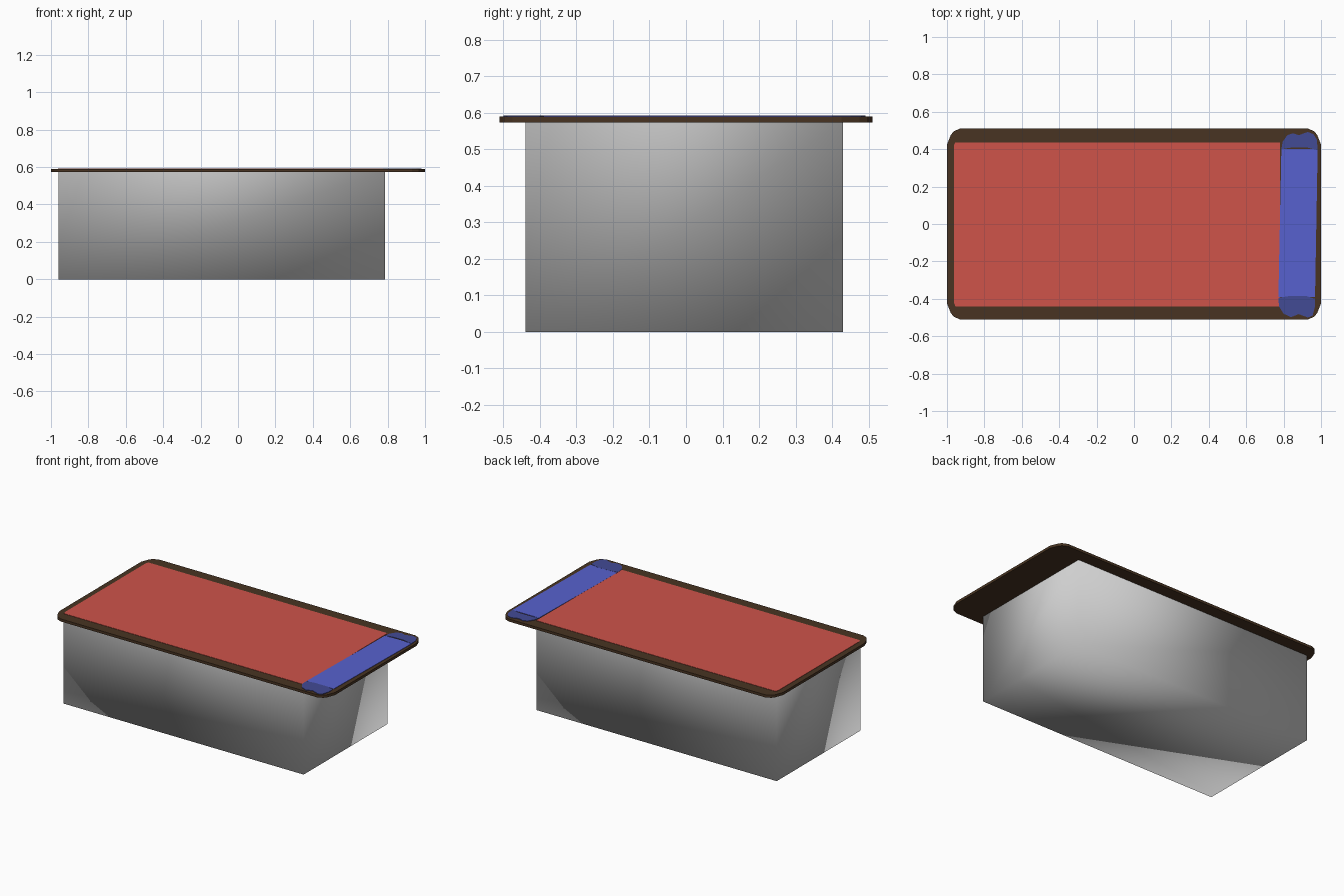
import bpy, bmesh

if "Cube" in bpy.data.objects:
    bpy.data.objects.remove(bpy.data.objects["Cube"])


def material(name, rgb):
    m = bpy.data.materials.new(name)
    m.diffuse_color = (*rgb, 1)
    m.use_nodes = True
    m.node_tree.nodes["Principled BSDF"].inputs["Base Color"].default_value = m.diffuse_color
    return m


GREY = material("light grey", (0.62, 0.62, 0.62))
BROWN = material("dark brown", (0.065, 0.034, 0.016))
RED = material("red", (0.62, 0.088, 0.068))
BLUE = material("blue", (0.095, 0.12, 0.62))
NAVY = material("dark blue", (0.055, 0.07, 0.30))


def prism(name, outline, z0, z1, mat, capped=True, smooth=False):
    """Extrude a counter-clockwise outline from z0 up to z1."""
    bm = bmesh.new()
    low = [bm.verts.new((x, y, z0)) for x, y in outline]
    high = [bm.verts.new((x, y, z1)) for x, y in outline]
    n = len(outline)
    for i in range(n):
        j = (i + 1) % n
        bm.faces.new((low[i], low[j], high[j], high[i]))
    bm.faces.new(low[::-1])
    if capped:
        bm.faces.new(high)
    for f in bm.faces:
        f.smooth = smooth
    mesh = bpy.data.meshes.new(name)
    bm.to_mesh(mesh)
    bm.free()
    mesh.materials.append(mat)
    obj = bpy.data.objects.new(name, mesh)
    bpy.context.collection.objects.link(obj)
    return obj


# Box body, softly shaded, closed above by the top board
prism("body", [(-0.96, -0.44), (0.785, -0.44), (0.785, 0.43), (-0.96, 0.43)],
      0, 0.574, GREY, capped=False, smooth=True)

# Top board with rounded corners, overhanging at the right end
corner = [(1.0, 0.425), (0.98, 0.475), (0.965, 0.495), (0.93, 0.51)]
right_half = [(x, -y) for x, y in corner[::-1]] + corner
board = right_half + [(-x, -y) for x, y in right_half]
prism("top_board", board, 0.573, 0.59, BROWN)

# Red panel
prism("red_panel", [(-0.955, -0.44), (0.78, -0.44), (0.78, 0.437),
                    (-0.955, 0.437), (-0.963, 0.42), (-0.963, -0.42)],
      0.586, 0.592, RED)

# Blue strip across the overhang
prism("blue_strip", [(0.772, -0.39), (0.968, -0.39), (0.982, 0.40), (0.788, 0.40)],
      0.586, 0.5925, BLUE)

# Dark blue scalloped ends of the strip
prism("strip_end_back", [(0.788, 0.40), (0.85, 0.41), (0.92, 0.41), (0.982, 0.395),
                         (0.978, 0.45), (0.96, 0.48), (0.93, 0.492), (0.88, 0.475),
                         (0.85, 0.485), (0.82, 0.475), (0.795, 0.44)],
      0.586, 0.593, NAVY)
prism("strip_end_front", [(0.772, -0.395), (0.775, -0.44), (0.80, -0.48), (0.84, -0.498),
                          (0.88, -0.482), (0.93, -0.50), (0.955, -0.49), (0.968, -0.44),
                          (0.968, -0.40), (0.92, -0.385), (0.83, -0.385)],
      0.586, 0.593, NAVY)
